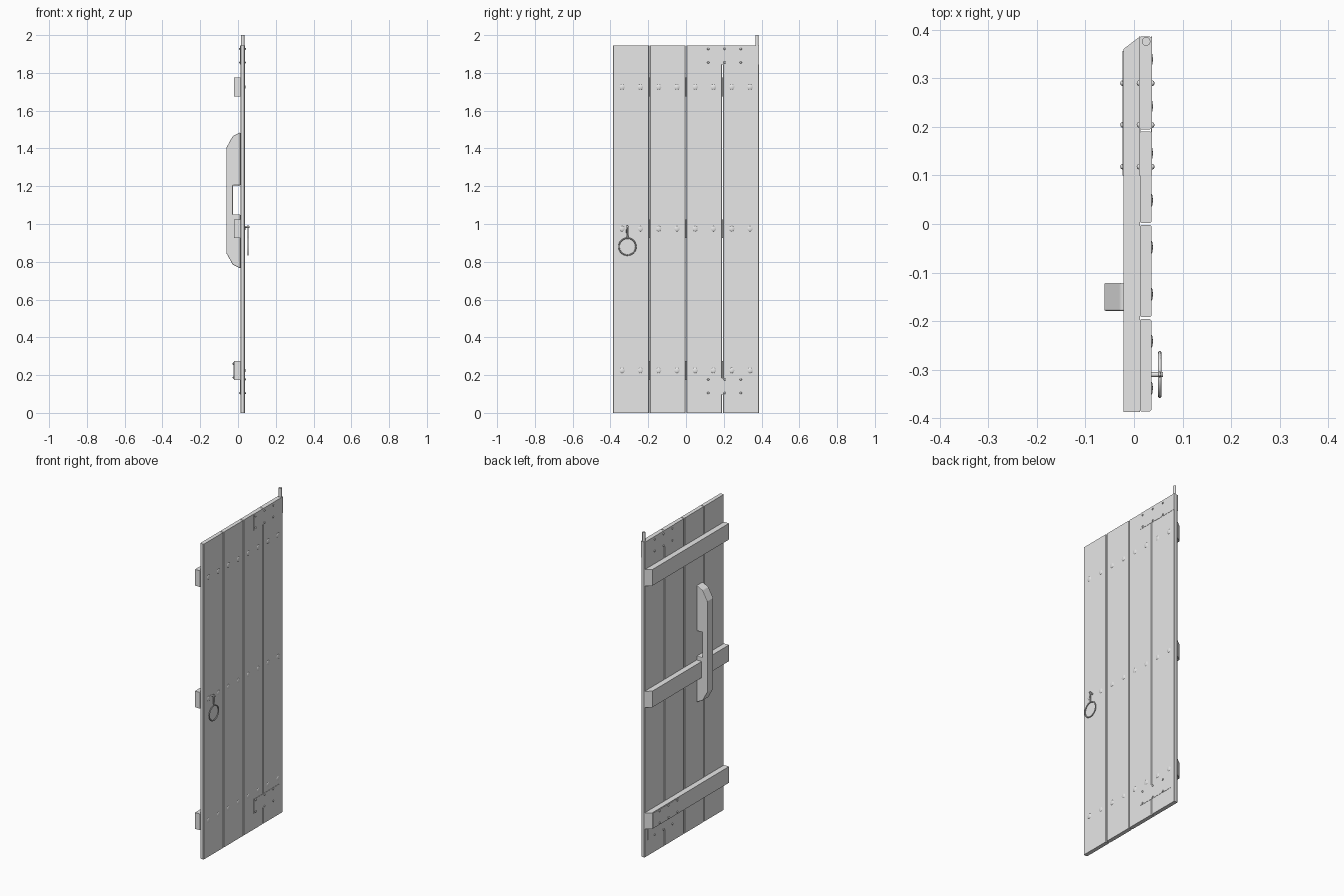
import bpy
import bmesh
import math
from mathutils import Matrix, Vector

cube = bpy.data.objects.get("Cube")
if cube:
    bpy.data.objects.remove(cube, do_unlink=True)

grey = bpy.data.materials.new("plain_grey")
grey.use_nodes = True
grey.diffuse_color = (0.8, 0.8, 0.8, 1)
grey.node_tree.nodes["Principled BSDF"].inputs["Base Color"].default_value = (0.8, 0.8, 0.8, 1)


def finish(name, bm):
    bmesh.ops.recalc_face_normals(bm, faces=bm.faces)
    mesh = bpy.data.meshes.new(name)
    bm.to_mesh(mesh)
    bm.free()
    mesh.materials.append(grey)
    obj = bpy.data.objects.new(name, mesh)
    bpy.context.collection.objects.link(obj)
    return obj


def prism(name, points, offset):
    """Extrude a closed outline along an offset vector."""
    bm = bmesh.new()
    face = bm.faces.new([bm.verts.new(p) for p in points])
    new = bmesh.ops.extrude_face_region(bm, geom=[face])["geom"]
    bmesh.ops.translate(bm, vec=Vector(offset),
                        verts=[g for g in new if isinstance(g, bmesh.types.BMVert)])
    return finish(name, bm)


def box(name, x0, x1, y0, y1, z0, z1):
    outline = [(x0, y0, z0), (x1, y0, z0), (x1, y1, z0), (x0, y1, z0)]
    return prism(name, outline, (0, 0, z1 - z0))


def bevel(obj, width):
    mod = obj.modifiers.new("soft_edges", "BEVEL")
    mod.width = width
    mod.segments = 2


def rod(name, centre, radius, length, axis, sides=12):
    bm = bmesh.new()
    turn = Vector((0, 0, 1)).rotation_difference(Vector(axis)).to_matrix().to_4x4()
    bmesh.ops.create_cone(bm, cap_ends=True, segments=sides, radius1=radius, radius2=radius,
                          depth=length, matrix=Matrix.Translation(centre) @ turn)
    return finish(name, bm)


def heads(name, places, radius, height):
    """Low domed nail heads on faces that look along x."""
    bm = bmesh.new()
    for place in places:
        bmesh.ops.create_uvsphere(bm, u_segments=8, v_segments=6, radius=1,
                                  matrix=Matrix.Translation(place)
                                  @ Matrix.Diagonal((height, radius, radius, 1)))
    return finish(name, bm)


def ring(name, centre, radius_y, radius_z, wire):
    curve = bpy.data.curves.new(name, "CURVE")
    curve.dimensions = "3D"
    curve.bevel_depth = wire
    curve.bevel_resolution = 2
    line = curve.splines.new("POLY")
    count = 32
    line.points.add(count - 1)
    for i, p in enumerate(line.points):
        a = math.tau * i / count
        p.co = (centre[0], centre[1] + radius_y * math.cos(a),
                centre[2] + radius_z * math.sin(a), 1)
    line.use_cyclic_u = True
    curve.materials.append(grey)
    obj = bpy.data.objects.new(name, curve)
    bpy.context.collection.objects.link(obj)


# Four upright planks with chamfered long edges
BACK, FRONT, TOP = 0.012, 0.036, 1.945
seams = [-0.388, -0.194, 0.0, 0.193, 0.388]
c = 0.003
for i in range(4):
    a, b = seams[i] + 0.002, seams[i + 1] - 0.002
    outline = [(BACK, a + c), (BACK + c, a), (FRONT - c, a), (FRONT, a + c),
               (FRONT, b - c), (FRONT - c, b), (BACK + c, b), (BACK, b - c)]
    prism(f"plank_{i + 1}", [(x, y, 0) for x, y in outline], (0, 0, TOP))

# Three cross battens, cut at a slant on the hinge end
BATTEN = -0.022
levels = {"lower": 0.175, "middle": 0.925, "upper": 1.675}
for label, z in levels.items():
    outline = [(BATTEN, -0.387), (BACK, -0.387), (BACK, 0.386), (BATTEN, 0.36)]
    prism(f"{label}_batten", [(x, y, z) for x, y in outline], (0, 0, 0.1))

# Nail rows that hold the battens
rows = [z + 0.05 for z in levels.values()]
heads("front_nails", [(FRONT, -0.338 + 0.0967 * i, z) for z in rows for i in range(8)],
      0.014, 0.003)

# Upright pull handle with a finger opening
profile = [(0.012, 1.485), (-0.028, 1.465), (-0.061, 1.405), (-0.061, 0.845),
           (-0.028, 0.785), (0.012, 0.765), (0.012, 1.05), (-0.027, 1.05),
           (-0.027, 1.205), (0.012, 1.205)]
handle = prism("pull_handle", [(x, -0.179, z) for x, z in profile], (0, 0.058, 0))
bevel(handle, 0.003)

# Hinge plates and their rivets
t = 0.0015
box("upper_front_plate", FRONT - t, FRONT + t, 0.1, 0.386, 1.845, TOP)
box("upper_back_plate", BACK - t, BACK + t, 0.1, 0.386, 1.845, TOP)
box("lower_front_plate", FRONT - t, FRONT + t, 0.1, 0.356, 0.098, 0.186)
box("lower_back_plate", BACK - t, BACK + t, 0.1, 0.356, 0.098, 0.176)
box("lower_batten_plate", BATTEN - t, BATTEN + t, 0.1, 0.356, 0.18, 0.27)
columns = (0.118, 0.204, 0.29)
groups = {
    "front_rivets": (FRONT + t, (0.105, 0.177, 1.855, 1.927)),
    "back_rivets": (BACK - t, (0.105, 1.855, 1.927)),
    "batten_rivets": (BATTEN - t, (0.188, 0.26)),
}
for label, (x, heights) in groups.items():
    heads(label, [(x, y, z) for y in columns for z in heights], 0.006, 0.005)

# Pivot pin on the top corner
rod("pivot_pin", (0.025, 0.376, 1.95), 0.009, 0.1, (0, 0, 1))

# Ring pull hanging from a peg and link
Y = -0.31
rod("ring_peg", (0.045, Y, 0.985), 0.005, 0.03, (1, 0, 0))
ring("ring_link", (0.053, Y, 0.961), 0.004, 0.033, 0.0025)
ring("door_ring", (0.053, Y, 0.88), 0.045, 0.045, 0.0035)

# Smooth the round metal parts
for obj in bpy.context.scene.objects:
    if obj.type == "MESH" and obj.name.endswith(("nails", "rivets", "pin", "peg")):
        bpy.ops.object.select_all(action="DESELECT")
        obj.select_set(True)
        bpy.context.view_layer.objects.active = obj
        bpy.ops.object.shade_smooth_by_angle(angle=math.radians(40))
